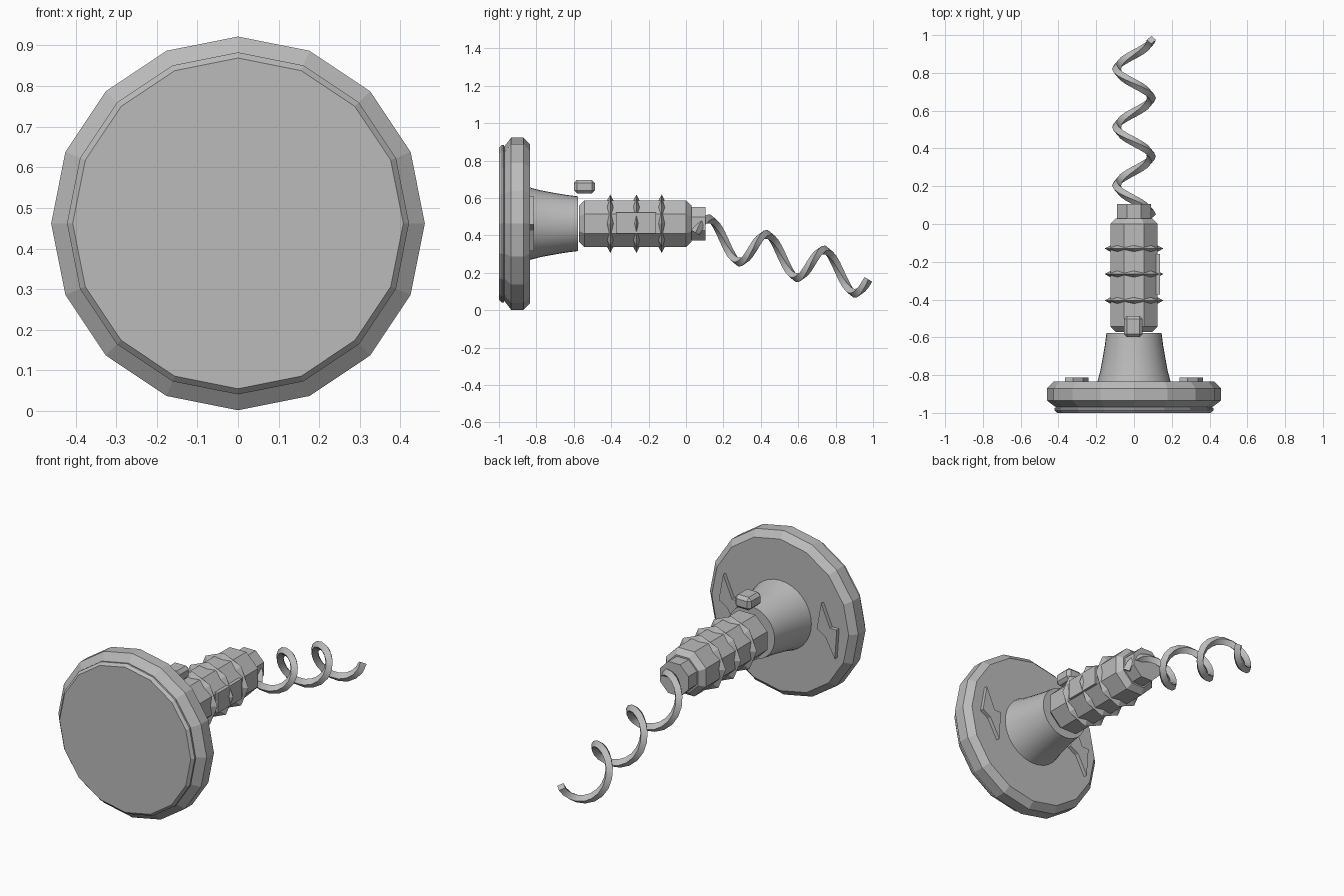
import bpy, bmesh, math
from mathutils import Vector

if "Cube" in bpy.data.objects:
    bpy.data.objects.remove(bpy.data.objects["Cube"])

CZ = 0.462  # height of the main axis

grey = bpy.data.materials.new("plain_grey")
grey.diffuse_color = (0.5, 0.5, 0.5, 1)
grey.use_nodes = True
grey.node_tree.nodes["Principled BSDF"].inputs["Base Color"].default_value = grey.diffuse_color


def finish(name, bm, angle=None):
    bmesh.ops.recalc_face_normals(bm, faces=bm.faces)
    mesh = bpy.data.meshes.new(name)
    bm.to_mesh(mesh)
    bm.free()
    mesh.materials.append(grey)
    obj = bpy.data.objects.new(name, mesh)
    bpy.context.collection.objects.link(obj)
    if angle:
        bpy.ops.object.select_all(action='DESELECT')
        obj.select_set(True)
        bpy.context.view_layer.objects.active = obj
        bpy.ops.object.shade_smooth_by_angle(angle=math.radians(angle))
    return obj


def skin(bm, rings):
    """Join successive vertex rings and cap both ends."""
    n = len(rings[0])
    for a, b in zip(rings, rings[1:]):
        for i in range(n):
            j = (i + 1) % n
            bm.faces.new((a[i], a[j], b[j], b[i]))
    bm.faces.new(rings[0])
    bm.faces.new(rings[-1])


def turned(name, profile, sides, offset=0.0, angle=None):
    """Turn a (y, radius) profile around the main axis."""
    bm = bmesh.new()
    rings = []
    for y, r in profile:
        ts = [math.tau * (i + offset) / sides for i in range(sides)]
        rings.append([bm.verts.new((r * math.sin(t), y, CZ + r * math.cos(t))) for t in ts])
    skin(bm, rings)
    return finish(name, bm, angle)


def box(name, centre, size, bevel=0.0):
    bm = bmesh.new()
    bmesh.ops.create_cube(bm, size=1)
    for v in bm.verts:
        v.co = Vector(centre) + Vector([c * s for c, s in zip(v.co, size)])
    if bevel:
        bmesh.ops.bevel(bm, geom=bm.edges[:], offset=bevel, segments=1, affect='EDGES')
    return finish(name, bm)


# Round base disc with a stepped, chamfered rim
turned("base_disc", [(-1.0, 0.407), (-0.985, 0.421), (-0.975, 0.421), (-0.97, 0.412),
                     (-0.965, 0.421), (-0.935, 0.46), (-0.87, 0.46), (-0.835, 0.425)], 16)

# Flared neck behind the disc
turned("neck", [(-0.84, 0.195), (-0.775, 0.178), (-0.71, 0.166), (-0.64, 0.154),
                (-0.577, 0.146)], 32, angle=30)

# Octagonal body with chamfered ends
turned("body", [(-0.572, 0.105), (-0.543, 0.135), (0.0, 0.135), (0.03, 0.105)], 8, 0.5)
turned("collar", [(0.02, 0.096), (0.105, 0.096)], 8, 0.5)

# Sharp ribs around the body
for k, y in enumerate((-0.405, -0.265, -0.13)):
    turned(f"rib_{k + 1}", [(y - 0.022, 0.115), (y, 0.156), (y + 0.022, 0.115)], 8)

# Plate on the side and knob above the body
box("side_plate", (0.125, -0.267, 0.465), (0.024, 0.215, 0.112))
box("top_knob", (-0.004, -0.543, 0.66), (0.1, 0.113, 0.073), 0.017)

# Raised zigzag bolts on the back of the disc
BOLT = [(-0.035, 0.145), (0.02, 0.02), (0.062, 0.02),
        (0.05, -0.145), (-0.01, -0.035), (-0.062, -0.005)]
for side, cx in (("left", -0.304), ("right", 0.304)):
    bm = bmesh.new()
    skin(bm, [[bm.verts.new((cx - u, y, CZ + v)) for u, v in BOLT] for y in (-0.838, -0.813)])
    finish(f"bolt_{side}", bm)


# Drooping three-turn spiral tail with a square section
def tail(t):
    y = 0.05 + 0.925 * t
    a = math.tau * 3 * t
    return Vector((0.092 * math.cos(a), y, 0.414 - 0.27 * (y - 0.05) + 0.095 * math.sin(a)))


bm = bmesh.new()
rings = []
STEPS = 48
for i in range(STEPS + 1):
    t = i / STEPS
    a = math.tau * 3 * t
    along = (tail(t + 0.002) - tail(t - 0.002)).normalized()
    out = Vector((math.cos(a), 0, math.sin(a)))
    out = (out - along * out.dot(along)).normalized()
    across = along.cross(out)
    rings.append([bm.verts.new(tail(t) + 0.024 * d) for d in (out, across, -out, -across)])
skin(bm, rings)
finish("spiral_tail", bm, 30)
